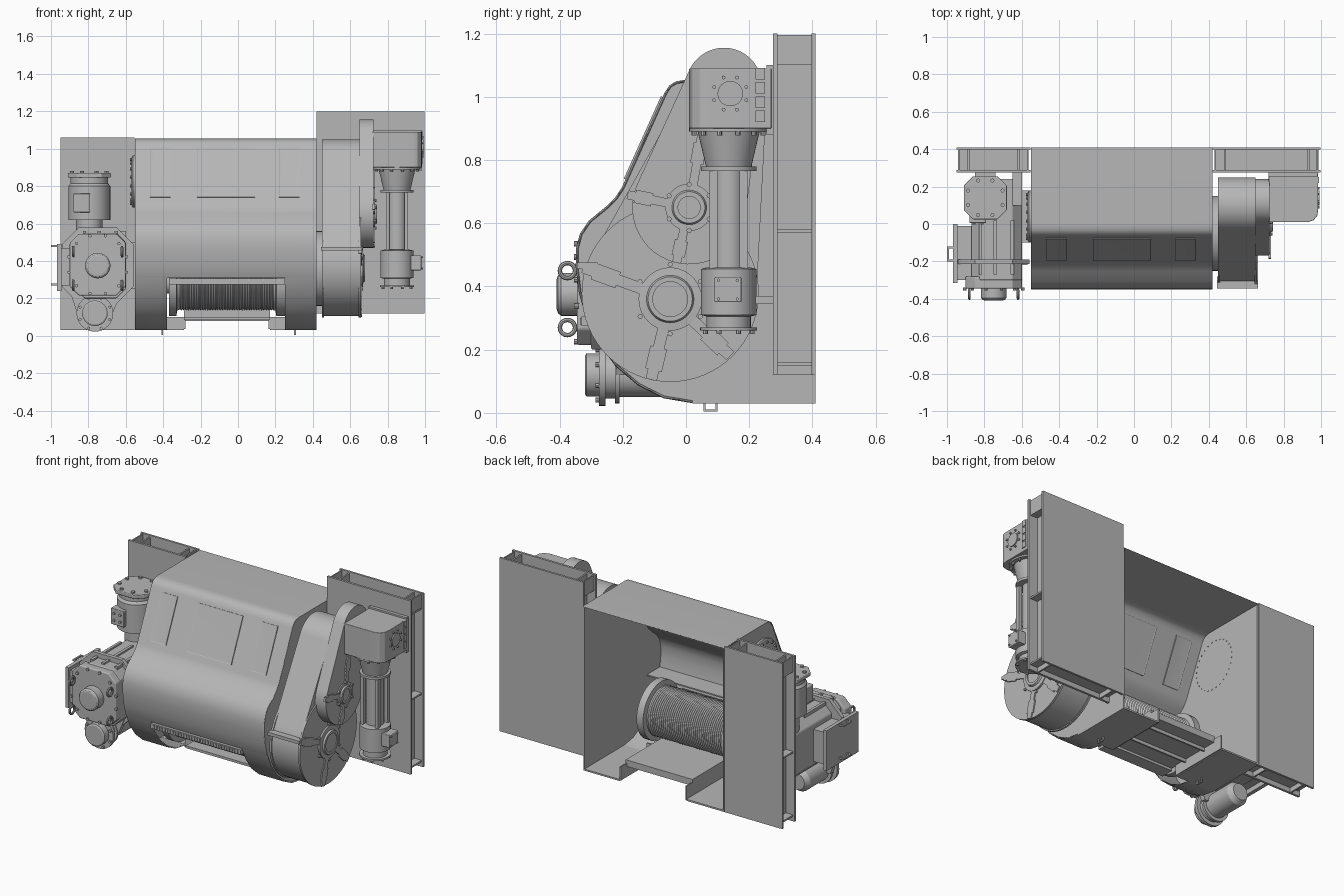
import bpy, bmesh, math
from mathutils import Matrix

if "Cube" in bpy.data.objects:
    bpy.data.objects.remove(bpy.data.objects["Cube"])

steel = bpy.data.materials.new("grey_steel")
steel.diffuse_color = (0.47, 0.47, 0.47, 1)
steel.use_nodes = True
steel.node_tree.nodes["Principled BSDF"].inputs["Base Color"].default_value = steel.diffuse_color


def finish(name, bm):
    bmesh.ops.recalc_face_normals(bm, faces=bm.faces)
    me = bpy.data.meshes.new(name)
    bm.to_mesh(me)
    bm.free()
    me.materials.append(steel)
    ob = bpy.data.objects.new(name, me)
    bpy.context.collection.objects.link(ob)
    return ob


def place(axis, t, a, b):
    return {'x': (t, a, b), 'y': (a, t, b), 'z': (a, b, t)}[axis]


def prism(name, axis, pts, t0, t1, bevel=0):
    bm = bmesh.new()
    lo = [bm.verts.new(place(axis, t0, *p)) for p in pts]
    hi = [bm.verts.new(place(axis, t1, *p)) for p in pts]
    n = len(pts)
    bm.faces.new(lo)
    bm.faces.new(hi)
    for i in range(n):
        j = (i + 1) % n
        bm.faces.new((lo[i], lo[j], hi[j], hi[i]))
    ob = finish(name, bm)
    if bevel:
        m = ob.modifiers.new("bevel", 'BEVEL')
        m.width, m.segments = bevel, 3
    return ob


def box(name, x0, x1, y0, y1, z0, z1, bevel=0):
    return prism(name, 'z', [(x0, y0), (x1, y0), (x1, y1), (x0, y1)], z0, z1, bevel)


def lathe(name, axis, c, prof, n=40):
    """Turn (distance, radius) pairs around an axis through c."""
    bm = bmesh.new()
    rings = [[bm.verts.new(place(axis, t, c[0] + r * math.cos(2 * math.pi * k / n),
                                 c[1] + r * math.sin(2 * math.pi * k / n)))
              for k in range(n)] for t, r in prof]
    bm.faces.new(rings[0])
    bm.faces.new(rings[-1])
    for a, b in zip(rings, rings[1:]):
        for k in range(n):
            bm.faces.new((a[k], a[(k + 1) % n], b[(k + 1) % n], b[k]))
    return finish(name, bm)


def bolts(name, axis, c, radius, count, t, size=0.008, h=0.016):
    bm = bmesh.new()
    for k in range(count):
        a = 2 * math.pi * (k + 0.5) / count
        new = bmesh.ops.create_cone(bm, cap_ends=True, segments=8, radius1=size, radius2=size, depth=h)
        rot = {'x': Matrix.Rotation(math.pi / 2, 4, 'Y'), 'y': Matrix.Rotation(math.pi / 2, 4, 'X'),
               'z': Matrix()}[axis]
        pos = place(axis, t, c[0] + radius * math.cos(a), c[1] + radius * math.sin(a))
        bmesh.ops.transform(bm, matrix=Matrix.Translation(pos) @ rot, verts=new['verts'])
    return finish(name, bm)


def sheet(name, pts, x0, x1, thick=0.008):
    bm = bmesh.new()
    a = [bm.verts.new((x0, *p)) for p in pts]
    b = [bm.verts.new((x1, *p)) for p in pts]
    for i in range(len(pts) - 1):
        bm.faces.new((a[i], a[i + 1], b[i + 1], b[i]))
    ob = finish(name, bm)
    m = ob.modifiers.new("thickness", 'SOLIDIFY')
    m.thickness, m.offset = thick, 0
    return ob


def pulley_outline(c1, r1, c2, r2, n=28):
    """Outline of two circles joined by straight tangents."""
    dx, dy = c2[0] - c1[0], c2[1] - c1[1]
    base, half = math.atan2(dy, dx), math.acos((r1 - r2) / math.hypot(dx, dy))
    arc = lambda c, r, a, b: [(c[0] + r * math.cos(a + (b - a) * i / n),
                               c[1] + r * math.sin(a + (b - a) * i / n)) for i in range(n + 1)]
    return (arc(c1, r1, base + half, base + 2 * math.pi - half) +
            arc(c2, r2, base - half, base + half))


def strap(name, c, end, x0, x1, w=0.018):
    """Raised radial rib with a wider foot near its outer end."""
    d = (end[0] - c[0], end[1] - c[1])
    L = math.hypot(*d)
    u, v = (d[0] / L, d[1] / L), (-d[1] / L, d[0] / L)
    shape = [(0, -w), (.6, -w), (.6, -1.5 * w), (.88, -1.5 * w), (.88, -w), (1, -w)]
    shape += [(s, -q) for s, q in reversed(shape)]
    prism(name, 'x', [(c[0] + u[0] * s * L + v[0] * q, c[1] + u[1] * s * L + v[1] * q)
                      for s, q in shape], x0, x1)


# --- drum housing: upper cover, end fenders, side walls ---
upper = [(.41, 1.05), (0, 1.05), (-.03, 1.045), (-.05, 1.033), (-.065, 1.01), (-.2, .71), (-.222, .677),
         (-.25, .65), (-.305, .605), (-.332, .565), (-.344, .52), (-.345, .46), (-.335, .38), (-.315, .31)]
lower = [(-.315, .31), (-.275, .225), (-.22, .15), (-.15, .09), (-.07, .05), (.02, .035)]
sheet("housing_cover", upper, -.55, .42)
for side, a, b, f0, f1 in (("left", -.55, -.38, -.55, -.29), ("right", .25, .42, .17, .42)):
    sheet(side + "_fender", lower, a, b)
    box(side + "_floor", f0, f1, .02, .41, .03, .04)
for side, x in (("left", -.55), ("right", .412)):
    prism(side + "_wall", 'x', upper + lower[1:] + [(.41, .035)], x, x + .008)
box("inner_deflector", -.545, .415, -.332, -.205, .385, .393)
for i, (x0, x1) in enumerate(((-.47, -.36), (-.22, .09), (.22, .33))):
    w = (x1 - x0) / 2
    ob = box(f"inspection_hatch_{i}", -w, w, -.01, .01, -.143, .143)
    bm = bmesh.new()
    bm.from_mesh(ob.data)
    for s in (-1, 1):
        face = [f for f in bm.faces if f.normal.y * s > .9 and f.calc_area() > .01]
        bmesh.ops.inset_region(bm, faces=face, thickness=.009, depth=-.003)
    bm.to_mesh(ob.data)
    bm.free()
    ob.location, ob.rotation_euler = ((x0 + x1) / 2, -.129, .867), (-.423, 0, 0)
lathe("wall_bearing", 'x', (.04, .825), [(-.57, .125), (-.562, .14), (-.548, .14)])
bolts("wall_bearing_bolts", 'x', (.04, .825), .12, 16, -.57)
bolts("wall_inner_bolts", 'x', (.04, .825), .15, 28, -.542, .004, .006)

# --- grooved drum, guide bar and floor tray ---
groove = [(-.31 + .0065 * i, .15 if i % 2 else .143) for i in range(78)]
lathe("drum", 'x', (-.05, .285), [(-.54, .06), (-.37, .06), (-.37, .18), (-.33, .18), (-.325, .15)] +
      groove + [(.2, .15), (.205, .18), (.25, .18), (.25, .15), (.235, .15)], 48)
box("guide_bar", -.37, .25, -.33, -.305, .275, .305)
for i in range(32):
    x = -.35 + i * .0185
    box(f"guide_tooth_{i}", x, x + .007, -.336, -.33, .28, .3)
box("drum_tray", -.29, .17, -.02, .35, .1, .14)
box("tray_lip", -.29, .17, -.1, -.02, .085, .1)
for x in (-.29, .162):
    box("tray_side", x, x + .008, .02, .41, .035, .12)
for x0, x1 in ((-.38, -.29), (.17, .25)):
    box("tray_wing", x0, x1, .02, .03, .035, .1)
for y in (.1, .26):
    box("tray_gusset", -.29, .17, y, y + .01, .08, .1)
for x in (-.41, .3):
    box("floor_loop_bar", x, x + .01, .055, .1, .004, .01)
    for y in (.055, .093):
        box("floor_loop_leg", x, x + .01, y, y + .007, .004, .032)


# --- rear mounting frames: two plates with recessed webs ---
def mount_frame(side, x0, x1, z0, z1):
    box(side + "_back_plate", x0, x1, .397, .41, z0, z1)
    box(side + "_front_plate", x0, x1, .275, .289, z0, z1)
    for x in (x0 + .06, x1 - .07):
        box(side + "_upright_web", x, x + .01, .28, .4, z0, z1 - .01)
    for z in (z0 + .03, (z0 + z1) / 2 - .09, z1 - .1):
        box(side + "_cross_web", x0 + .01, x1 - .01, .28, .4, z, z + .01)
    for x in (x0 + .01, x1 - .02):
        box(side + "_edge_web", x, x + .008, .28, .4, z1 - .1, z1 - .005)


mount_frame("left", -.95, -.553, .03, 1.06)
mount_frame("right", .42, .997, .12, 1.2)

# --- right gear cases ---
A, B, C = (-.05, .36), (.01, .65), (.12, 1.035)
case = (-.05, .378)
prism("main_gear_case", 'x', pulley_outline(case, .273, (.1, .9), .15), .45, .65)
for x in (.448, .645):
    lathe("main_case_rim", 'x', case, [(x, .28), (x + .012, .28)], 64)
box("case_split_flange", .445, .662, -.345, -.28, .455, .475)
prism("upper_gear_case", 'x', pulley_outline(B, .18, C, .12), .65, .725)
lathe("case_sleeve", 'x', A, [(.415, .2), (.46, .2)])
lathe("main_hub", 'x', A, [(.65, .1), (.668, .1), (.67, .075), (.68, .07), (.68, .055), (.675, .055)])
lathe("upper_hub", 'x', B, [(.72, .075), (.732, .075), (.732, .055), (.742, .05), (.742, .035), (.737, .035)])
bolts("main_hub_bolts", 'x', A, .11, 6, .66)
bolts("upper_hub_bolts", 'x', B, .073, 6, .733)
for e in ((-.325, .46), (-.11, .105), (.14, .18)):
    strap("main_rib", A, e, .645, .664)
for e in ((-.185, .69), (-.03, .475), (.05, .88)):
    strap("upper_rib", B, e, .72, .733, .014)

# --- right vertical drive ---
D = (.85, .135)
prism("drive_head", 'z', [(.72, .01), (.93, .01), (.96, .02), (.98, .045), (.985, .08), (.985, .27), (.72, .27)],
      .9, 1.09, .003)
lathe("head_cover", 'x', (.14, 1.01), [(.98, .04), (.992, .04)])
bolts("head_cover_bolts", 'x', (.14, 1.01), .055, 8, .985, .006)
box("head_mount", .72, .98, .255, .28, .88, 1.1)
for z in (.92, .965, 1.01, 1.055):
    box("head_lug", .975, .99, .22, .25, z, z + .036)
lathe("bell_housing", 'z', D, [(.905, .125), (.89, .125), (.89, .098), (.78, .072), (.78, .088), (.765, .088),
                               (.765, .05), (.46, .05)])
bolts("bell_bolts", 'z', D, .113, 12, .885)
for x in (.79, .89):
    for y in (.075, .17):
        box("coupling_rail", x, x + .02, y, y + .025, .44, .77)
lathe("drive_motor", 'z', D, [(.46, .07), (.455, .088), (.31, .088), (.305, .07), (.27, .07), (.27, .09), (.26, .09)])
bolts("motor_foot_bolts", 'z', D, .08, 8, .258)
box("motor_terminal_box", .92, .98, .09, .175, .35, .43, .004)
bolts("terminal_bolts", 'x', (.1325, .39), .042, 4, .98, .005)
box("motor_bracket", .84, .87, .2, .28, .345, .37)


# --- left gearbox ---
def octagon(x0, x1, z0, z1, c):
    return [(x0 + c, z0), (x1 - c, z0), (x1, z0 + c), (x1, z1 - c), (x1 - c, z1), (x0 + c, z1), (x0, z1 - c), (x0, z0 + c)]


prism("gearbox_body", 'y', octagon(-.87, -.6, .2, .55, .05), -.3, .24, .006)
prism("gearbox_flange", 'y', octagon(-.94, -.56, .17, .58, .09), -.215, -.19)
prism("gearbox_front", 'y', octagon(-.9, -.6, .215, .545, .05), -.345, -.28, .006)
bolts("gearbox_bolts", 'y', (-.75, .38), .16, 12, -.347, .009)
lathe("gearbox_cap", 'y', (-.75, .375), [(-.34, .068), (-.395, .068), (-.405, .06), (-.41, .045)])
for x in (-.83, -.75, -.66):
    box("gearbox_top_rib", x, x + .018, -.27, .02, .54, .56)
box("gearbox_side_port", -.62, -.545, -.1, .18, .25, .5)
for x in (-.88, -.62):
    for z in (.27, .45):
        bpy.ops.mesh.primitive_torus_add(location=(x, -.375, z), rotation=(0, math.pi / 2, 0),
                                         major_radius=.024, minor_radius=.007, major_segments=20, minor_segments=8)
        bpy.context.object.name = "lifting_eye"
        bpy.context.object.data.materials.append(steel)

# --- left control plate with handles ---
box("control_box", -.95, -.85, -.3, -.01, .27, .47)
box("control_plate", -.968, -.945, -.315, 0, .24, .49)
for z in (.27, .475):
    box("handle_grip", -1, -.99, -.2, -.12, z, z + .01)
    for y in (-.2, -.13):
        box("handle_leg", -1, -.96, y, y + .01, z, z + .01)

# --- left lower motor and upper motor ---
lathe("lower_motor", 'y', (-.765, .12), [(-.32, .06), (-.315, .068), (-.275, .068), (-.275, .098), (-.255, .098),
                                         (-.255, .075), (-.225, .075), (-.225, .09), (-.21, .09), (-.21, .07),
                                         (-.03, .07), (0, .05)])
bolts("lower_motor_bolts", 'y', (-.765, .12), .086, 8, -.278)
prism("lower_motor_yoke", 'y', [(-.94, .36), (-.86, .12), (-.67, .12), (-.57, .36)], -.22, -.19)
M = (-.795, .14)
lathe("upper_motor", 'z', M, [(.5, .07), (.62, .07), (.62, .112), (.8, .112), (.815, .1), (.85, .1)])
prism("upper_motor_cap", 'z', octagon(-.91, -.68, .025, .255, .05), .845, .87, .004)
bolts("upper_motor_bolts", 'z', M, .1, 8, .872, .011)
box("upper_motor_terminal", -.88, -.79, .005, .08, .66, .76, .004)
bolts("upper_terminal_bolts", 'y', (-.835, .71), .03, 4, .005, .008)
box("motor_wall_bracket", -.85, -.74, .2, .28, .66, .8)
box("side_conduit", -.65, -.6, .1, .28, .45, .56)

# --- smooth shading with crisp edges, flat areas kept flat ---
bpy.ops.object.select_all(action='SELECT')
bpy.context.view_layer.objects.active = bpy.context.scene.objects[0]
bpy.ops.object.shade_smooth_by_angle(angle=math.radians(32))
for ob in bpy.context.scene.objects:
    m = ob.modifiers.new("flat_faces", 'WEIGHTED_NORMAL')
    m.keep_sharp = True
